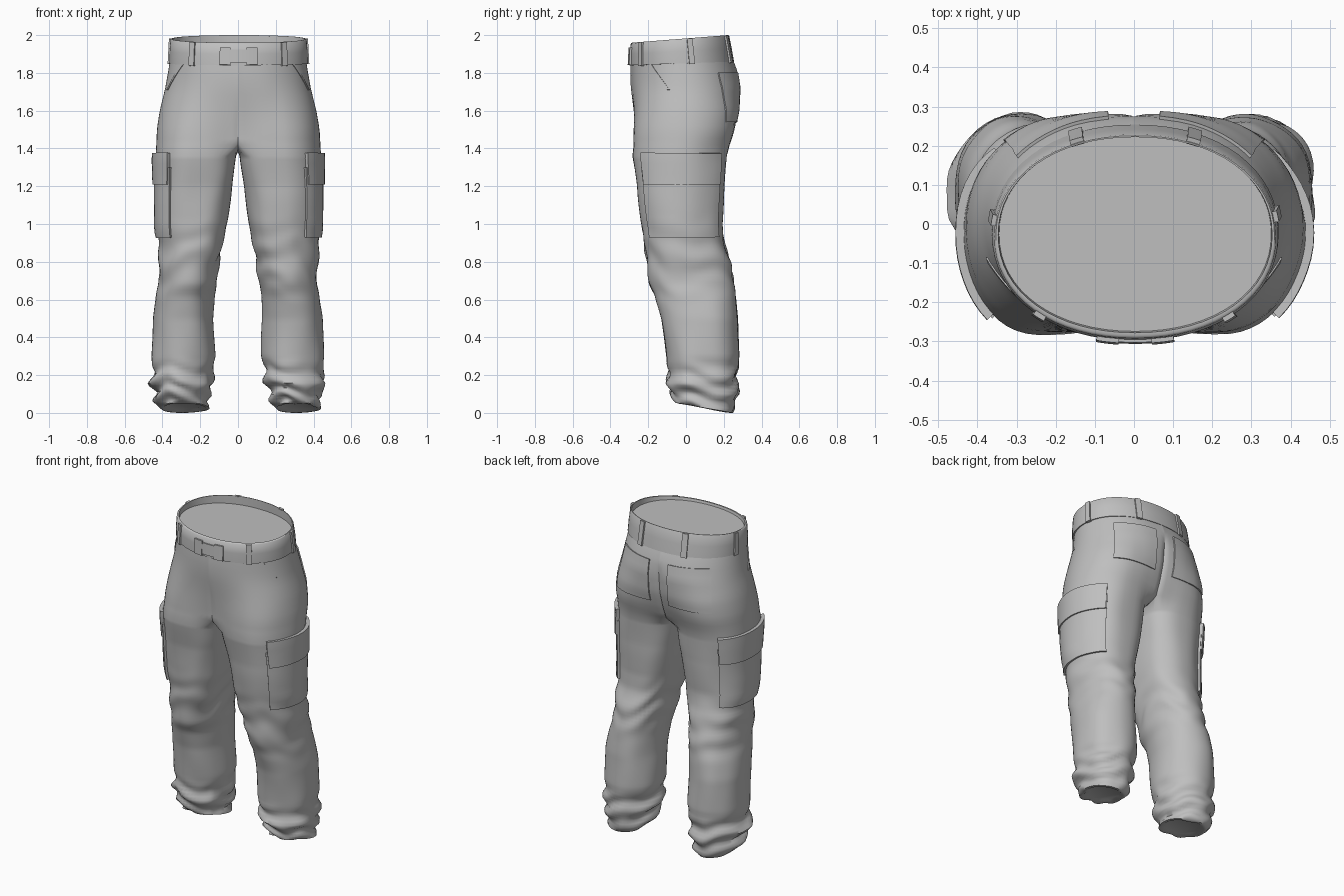
import bpy, bmesh, math
from mathutils import Vector, noise

if "Cube" in bpy.data.objects:
    bpy.data.objects.remove(bpy.data.objects["Cube"])

cloth = bpy.data.materials.new("grey_cloth")
cloth.diffuse_color = (0.52, 0.52, 0.52, 1)
cloth.use_nodes = True
cloth.node_tree.nodes["Principled BSDF"].inputs["Base Color"].default_value = cloth.diffuse_color

# Leg / hip profile: height, inner x, outer x, front y, back y
PROFILE = [
    (0.00, .190, .425, -.050, .235), (0.05, .175, .440, -.072, .262),
    (0.10, .165, .437, -.085, .270), (0.16, .140, .468, -.098, .270),
    (0.22, .145, .448, -.095, .268), (0.30, .122, .459, -.105, .280),
    (0.50, .130, .452, -.130, .276), (0.62, .125, .435, -.160, .265),
    (0.68, .112, .420, -.190, .255), (0.80, .098, .422, -.213, .232),
    (0.90, .075, .425, -.222, .202), (1.00, .055, .434, -.235, .192),
    (1.20, .030, .436, -.253, .200), (1.36, .006, .436, -.280, .214),
    (1.50, .000, .430, -.287, .268), (1.60, .000, .414, -.290, .290),
    (1.72, .000, .385, -.295, .292), (1.80, .000, .371, -.295, .276),
    (1.88, .000, .358, -.290, .245)]
SPAN = math.radians(140)


def profile(z, s):
    rows = PROFILE
    z = max(rows[0][0], min(rows[-1][0], z))
    for lo, hi in zip(rows, rows[1:]):
        if z <= hi[0]:
            t = (z - lo[0]) / (hi[0] - lo[0])
            r = [p + (q - p) * t for p, q in zip(lo[1:], hi[1:])]
            break
    if s < 0 and z < 0.3:
        r[0] -= 0.025 * (1 - z / 0.3)
    return r


def oval(th, n):
    c, d = math.cos(th), math.sin(th)
    return (math.copysign(abs(c) ** (2 / n), c), math.copysign(abs(d) ** (2 / n), d))


def smooth(t):
    t = max(0, min(1, t))
    return t * t * (3 - 2 * t)


def folds(z, th, s):
    """Cloth folds: strong at the cuff, medium behind the knee, faint elsewhere."""
    p = Vector((math.cos(th) * 1.3 + 5 * s, math.sin(th) * 1.3, z * 4))
    drift = noise.noise(p * 0.8 + Vector((0, 9, 0)))
    cuff = 0.013 * smooth((0.30 - z) / 0.12) * math.sin(z * 55 + 4 * drift + 1.4 * math.sin(th + s))
    cuff *= 0.55 + 0.6 * abs(math.sin(1.1 * th + s))
    knee = 0.006 * math.exp(-((z - 0.80) / 0.15) ** 2)
    knee *= math.sin(z * 38 + 2.2 * math.cos(th - 0.6 * s) + 4 * drift)
    return cuff + knee + 0.009 * noise.noise(p) * smooth((1.8 - z) / 0.5)


def leg_point(s, z, th):
    inner, outer, f, b = profile(z, s)
    # Rounder on the outside, flatter on the inside of the thigh
    c, d = oval(th, 2.1)
    c2, d2 = oval(th, 2.1 + 0.9 * smooth((z - 0.7) / 0.6))
    if c < 0:
        c, d = c2, d2
    r = folds(z, th, s)
    x = (inner + outer) / 2 + c * (outer - inner) / 2 + r * math.cos(th)
    y = (f + b) / 2 + d * (b - f) / 2 + r * math.sin(th)
    z += 0.055 * max(0, 1 - z / 0.16) * (1 - d) / 2       # hem rises at the front
    return Vector((s * max(x, 0.003), y, z))


def body_point(s, z, u):
    """Outer surface of one half, u running from front centre round to back centre."""
    leg = leg_point(s, z, -SPAN + 2 * SPAN * u)
    if z <= 1.36:
        return leg
    _, outer, f, b = profile(z, s)
    c, d = oval(math.pi * (u - 0.5), 2.1)
    hip = Vector((s * outer * c, (f + b) / 2 + d * (b - f) / 2, z))
    seat = smooth((1.82 - z) / 0.12) * max(0, d)
    hip.y -= 0.018 * seat * math.exp(-(hip.x / 0.06) ** 2)  # seat crease
    w = 0.82 * smooth((1.80 - z) / 0.40)
    if z < 1.42:
        w += (1 - w) * (1.42 - z) / 0.06
    p = hip.lerp(leg, w)
    # Close the two halves along the centre seam
    e = math.exp(-(min(u, 1 - u) / 0.06) ** 2) * min(1, (z - 1.36) / 0.06)
    p.x *= 1 - e
    p.y += (hip.y - p.y) * 0.5 * e
    return p


def finish(name, bm, angle=50):
    bmesh.ops.remove_doubles(bm, verts=bm.verts, dist=0.0006)
    bmesh.ops.recalc_face_normals(bm, faces=bm.faces)
    me = bpy.data.meshes.new(name)
    bm.to_mesh(me)
    bm.free()
    ob = bpy.data.objects.new(name, me)
    bpy.context.collection.objects.link(ob)
    me.materials.append(cloth)
    bpy.ops.object.select_all(action='DESELECT')
    ob.select_set(True)
    bpy.context.view_layer.objects.active = ob
    bpy.ops.object.shade_smooth_by_angle(angle=math.radians(angle))
    return ob


def bridge(bm, a, b, closed):
    n = len(a)
    for i in range(n if closed else n - 1):
        j = (i + 1) % n
        bm.faces.new((a[i], a[j], b[j], b[i]))


# Trousers: hips and both legs in one skin
N, M = 40, 14
bm = bmesh.new()
for s in (1, -1):
    hips = []
    for k in range(15):
        z = 1.88 - 0.46 * k / 14
        hips.append([bm.verts.new(body_point(s, z, i / N)) for i in range(N + 1)])
    for a, b in zip(hips, hips[1:]):
        bridge(bm, a, b, False)
    front, back = hips[-1][0].co, hips[-1][-1].co
    crotch = []
    for k in range(1, M + 1):
        t = k / (M + 1)
        p = back.lerp(front, t)
        crotch.append(bm.verts.new((0, p.y, 1.42 - 0.04 * math.sin(math.pi * t) ** 0.5)))
    ring = hips[-1] + crotch
    for k in range(70):
        z = 1.36 * (1 - k / 69)
        ths = [-SPAN + 2 * SPAN * i / N for i in range(N + 1)]
        ths += [SPAN + (2 * math.pi - 2 * SPAN) * i / (M + 1) for i in range(1, M + 1)]
        new = [bm.verts.new(leg_point(s, z, th)) for th in ths]
        bridge(bm, ring, new, True)
        ring = new
    # Hem turned in and closed
    mid = sum((v.co for v in ring), Vector()) / len(ring)
    for scale, up in ((0.88, -0.002), (0.82, 0.012)):
        new = [bm.verts.new(mid.lerp(v.co, scale) + Vector((0, 0, up))) for v in ring]
        bridge(bm, ring, new, True)
        ring = new
    bm.faces.new(ring)
finish("trousers", bm, 60)


# Waistband: outer wall, rim, inner wall and level closing panel
def band_point(u, v, inset=0.0):
    c, d = oval(2 * math.pi * u - math.pi / 2, 2.12)
    k = (1 + d) / 2
    lo, hi = 1.84 + 0.02 * k, 1.96 + 0.04 * k
    a = 0.367 - 0.007 * v - inset
    f, b = -0.298 + 0.006 * v + inset * 1.4, 0.254 - 0.026 * v - inset * 0.6
    return Vector((0.003 + a * c, (f + b) / 2 + d * (b - f) / 2, lo + (hi - lo) * v))


bm = bmesh.new()
ring = None
for v, inset in ((0, .014), (0, 0), (.5, -.002), (.96, 0), (1, .004), (1, .010), (None, .013)):
    pts = [band_point(i / 64, 0.9 if v is None else v, inset) for i in range(64)]
    if v is None:
        pts = [Vector((p.x, p.y, 1.945)) for p in pts]
    new = [bm.verts.new(p) for p in pts]
    if ring:
        bridge(bm, ring, new, True)
    ring = new
bm.faces.new(ring)
finish("waistband", bm)


def patch(name, f, u0, u1, v0, v1, off, nu=10, nv=8, flip=1):
    """Raised cloth panel that follows the surface f(u, v), with walls sinking into it."""
    bm = bmesh.new()

    def put(u, v, h):
        e = 0.004
        n = (f(u + e, v) - f(u - e, v)).cross(f(u, v + e) - f(u, v - e)).normalized()
        return bm.verts.new(f(u, v) + n * h * flip)

    us = [0] + [i / nu for i in range(nu + 1)] + [1]
    vs = [0] + [i / nv for i in range(nv + 1)] + [1]
    rows = []
    for j, q in enumerate(vs):
        edge = j in (0, len(vs) - 1)
        rows.append([put(u0 + (u1 - u0) * p, v0 + (v1 - v0) * q,
                         -0.008 if edge or i in (0, len(us) - 1) else off)
                     for i, p in enumerate(us)])
    for a, b in zip(rows, rows[1:]):
        bridge(bm, a, b, False)
    return finish(name, bm, 40)


# Belt loops and buckle
for i, deg in enumerate((-50, -131, 10, 172, 67, 113)):
    u = ((deg + 90) % 360) / 360
    patch(f"belt_loop_{i + 1}", band_point, u - .008, u + .008, -.04, .98, .010, 2, 5)
patch("buckle_plate", band_point, -.022, .022, .12, .70, .009, 6, 3)
for s, side in ((1, "right"), (-1, "left")):
    patch(f"buckle_clip_{side}", band_point, s * .028 - .012, s * .028 + .012, .02, .78, .012, 3, 3)

# Pockets on both sides
for s, side in ((1, "right"), (-1, "left")):
    def skin(u, z, s=s):
        return body_point(s, z, u)

    def slant(u, t, s=s):
        return body_point(s, 1.85 - 0.14 * t, 0.29 + 0.12 * t + u)

    patch(f"cargo_pocket_{side}", skin, .305, .705, .93, 1.30, .013, 16, 14, s)
    patch(f"cargo_flap_{side}", skin, .315, .70, 1.21, 1.375, .021, 16, 6, s)
    patch(f"back_pocket_{side}", skin, .71, .93, 1.54, 1.80, .007, 10, 10, s)
    patch(f"front_pocket_edge_{side}", slant, -.008, .008, 0, 1, .004, 2, 8, -s)
